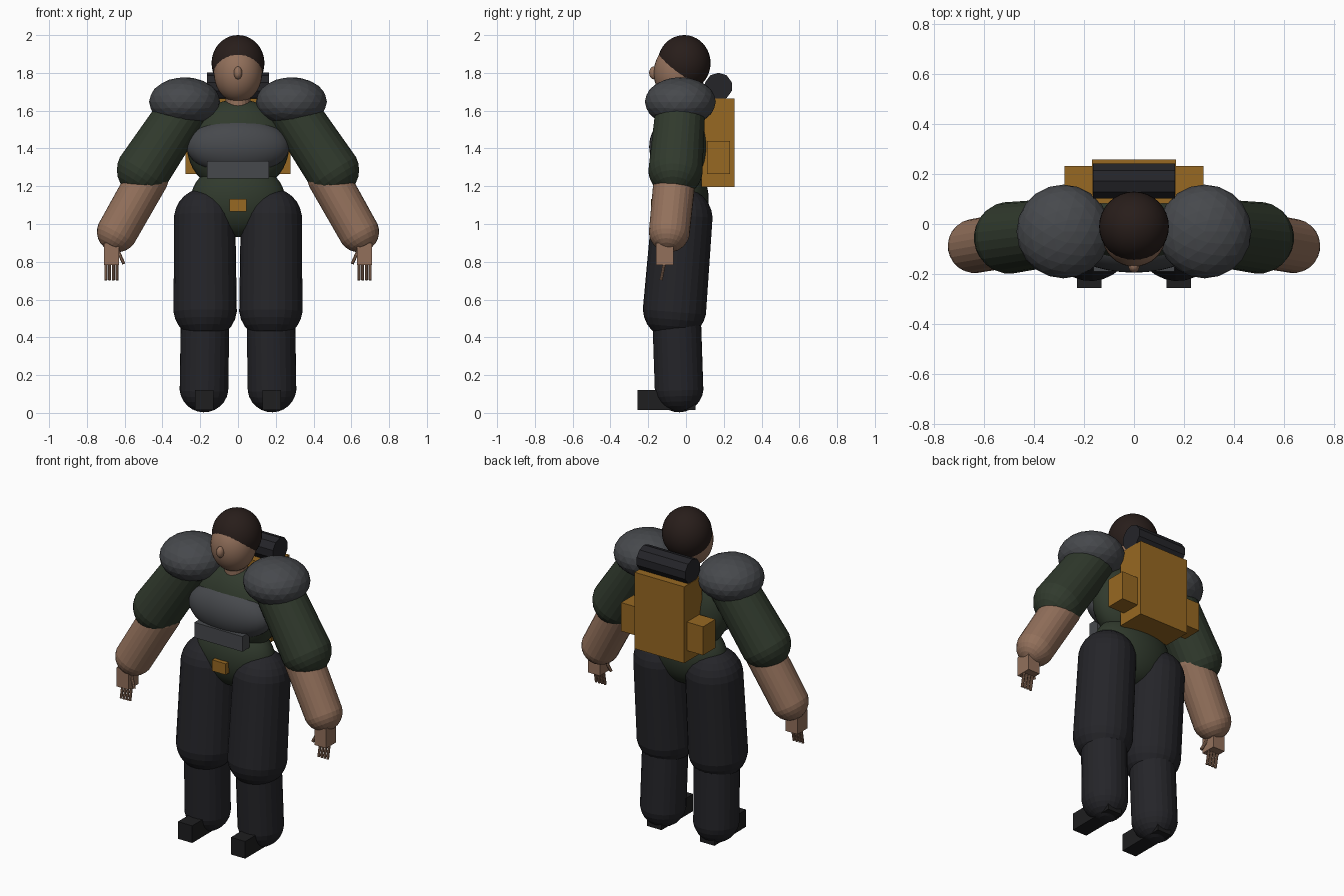
import bpy, bmesh
from mathutils import Vector, Matrix

if "Cube" in bpy.data.objects:
    bpy.data.objects.remove(bpy.data.objects["Cube"])


def material(name, rgb):
    m = bpy.data.materials.new(name)
    m.diffuse_color = (*rgb, 1)
    m.use_nodes = True
    m.node_tree.nodes["Principled BSDF"].inputs["Base Color"].default_value = m.diffuse_color
    return m


SKIN = material("skin", (0.29, 0.163, 0.105))
HAIR = material("hair", (0.021, 0.0125, 0.0105))
GREEN = material("green_cloth", (0.030, 0.042, 0.026))
DARK = material("dark_cloth", (0.018, 0.018, 0.022))
BOOT = material("boot", (0.013, 0.013, 0.014))
ARMOUR = material("armour", (0.062, 0.066, 0.073))
OCHRE = material("canvas", (0.31, 0.14, 0.016))


def finish(name, bm, mat):
    bmesh.ops.recalc_face_normals(bm, faces=bm.faces)
    me = bpy.data.meshes.new(name)
    bm.to_mesh(me)
    bm.free()
    me.materials.append(mat)
    ob = bpy.data.objects.new(name, me)
    bpy.context.collection.objects.link(ob)
    return ob


def box(name, lo, hi, mat):
    lo, hi = Vector(lo), Vector(hi)
    bm = bmesh.new()
    bmesh.ops.create_cube(bm, size=1)
    size = [abs(v) for v in hi - lo]
    bmesh.ops.transform(bm, verts=bm.verts,
                        matrix=Matrix.Translation((lo + hi) / 2) @ Matrix.Diagonal((*size, 1)))
    return finish(name, bm, mat)


def ball(name, centre, radii, mat, ico=False):
    bm = bmesh.new()
    if ico:
        bmesh.ops.create_icosphere(bm, subdivisions=3, radius=1)
    else:
        bmesh.ops.create_uvsphere(bm, u_segments=32, v_segments=20, radius=1)
    bmesh.ops.transform(bm, verts=bm.verts,
                        matrix=Matrix.Translation(centre) @ Matrix.Diagonal((*radii, 1)))
    return finish(name, bm, mat)


def along(a, b):
    a, b = Vector(a), Vector(b)
    return Matrix.Translation(a) @ (b - a).to_track_quat('Z', 'Y').to_matrix().to_4x4(), (b - a).length


def capsule(name, a, b, ra, rb, mat):
    # a, b are the centres of the round ends
    m, length = along(a, b)
    bm = bmesh.new()
    bmesh.ops.create_uvsphere(bm, u_segments=24, v_segments=13, radius=1)
    for v in bm.verts:
        top = v.co.z > 0
        v.co *= rb if top else ra
        if top:
            v.co.z += length
    bmesh.ops.transform(bm, verts=bm.verts, matrix=m)
    return finish(name, bm, mat)


def rod(name, a, b, r, sides, mat):
    m, length = along(a, b)
    bm = bmesh.new()
    bmesh.ops.create_cone(bm, cap_ends=True, segments=sides, radius1=r, radius2=r, depth=length)
    bmesh.ops.transform(bm, verts=bm.verts, matrix=m @ Matrix.Translation((0, 0, length / 2)))
    return finish(name, bm, mat)


def smooth(ob):
    for p in ob.data.polygons:
        p.use_smooth = True


# Head
smooth(ball("face", (0, -0.043, 1.80), (0.128, 0.128, 0.155), SKIN))
smooth(ball("hair", (0, -0.010, 1.852), (0.14, 0.14, 0.148), HAIR))
ball("nose", (0, -0.17, 1.80), (0.022, 0.025, 0.034), SKIN)
rod("neck", (0, -0.02, 1.58), (0, -0.02, 1.72), 0.065, 20, SKIN)

# Torso
smooth(ball("torso", (0, -0.01, 1.41), (0.27, 0.15, 0.25), GREEN))
smooth(ball("pelvis", (0, -0.02, 1.13), (0.25, 0.14, 0.20), GREEN))
smooth(ball("chest_plate", (0, -0.07, 1.41), (0.272, 0.125, 0.15), ARMOUR))
box("stomach_plate", (-0.163, -0.19, 1.24), (0.163, -0.12, 1.333), ARMOUR)
box("belt_buckle", (-0.046, -0.185, 1.065), (0.046, -0.12, 1.133), OCHRE)

# Backpack
box("backpack", (-0.168, 0.083, 1.197), (0.168, 0.258, 1.665), OCHRE)
rod("bedroll", (-0.165, 0.172, 1.727), (0.165, 0.172, 1.727), 0.074, 10, DARK)

# Limbs, both sides
for s, side in ((-1, "left"), (1, "right")):
    ball(side + "_shoulder_pad", (s * 0.283, -0.03, 1.647), (0.188, 0.188, 0.13), ARMOUR, ico=True)
    capsule(side + "_upper_arm", (s * 0.29, -0.03, 1.60), (s * 0.497, -0.055, 1.288), 0.133, 0.145, GREEN)
    capsule(side + "_forearm", (s * 0.48, -0.06, 1.24), (s * 0.638, -0.088, 0.96), 0.112, 0.109, SKIN)
    box(side + "_palm", (s * 0.63, -0.16, 0.783), (s * 0.71, -0.065, 0.90), SKIN)
    for i in range(4):
        x = s * (0.64 + 0.02 * i)
        rod(f"{side}_finger_{i + 1}", (x, -0.115, 0.79), (x, -0.132, 0.703), 0.008, 8, SKIN)
    rod(side + "_thumb", (s * 0.64, -0.12, 0.87), (s * 0.605, -0.14, 0.79), 0.009, 8, SKIN)
    capsule(side + "_thigh", (s * 0.176, -0.022, 1.027), (s * 0.174, -0.06, 0.555), 0.163, 0.169, DARK)
    capsule(side + "_shin", (s * 0.174, -0.05, 0.52), (s * 0.18, -0.037, 0.133), 0.13, 0.13, DARK)
    box(side + "_boot", (s * 0.131, -0.256, 0.015), (s * 0.228, 0.05, 0.12), BOOT)
    box(side + "_pack_pocket", (s * 0.16, 0.112, 1.265), (s * 0.278, 0.232, 1.44), OCHRE)
